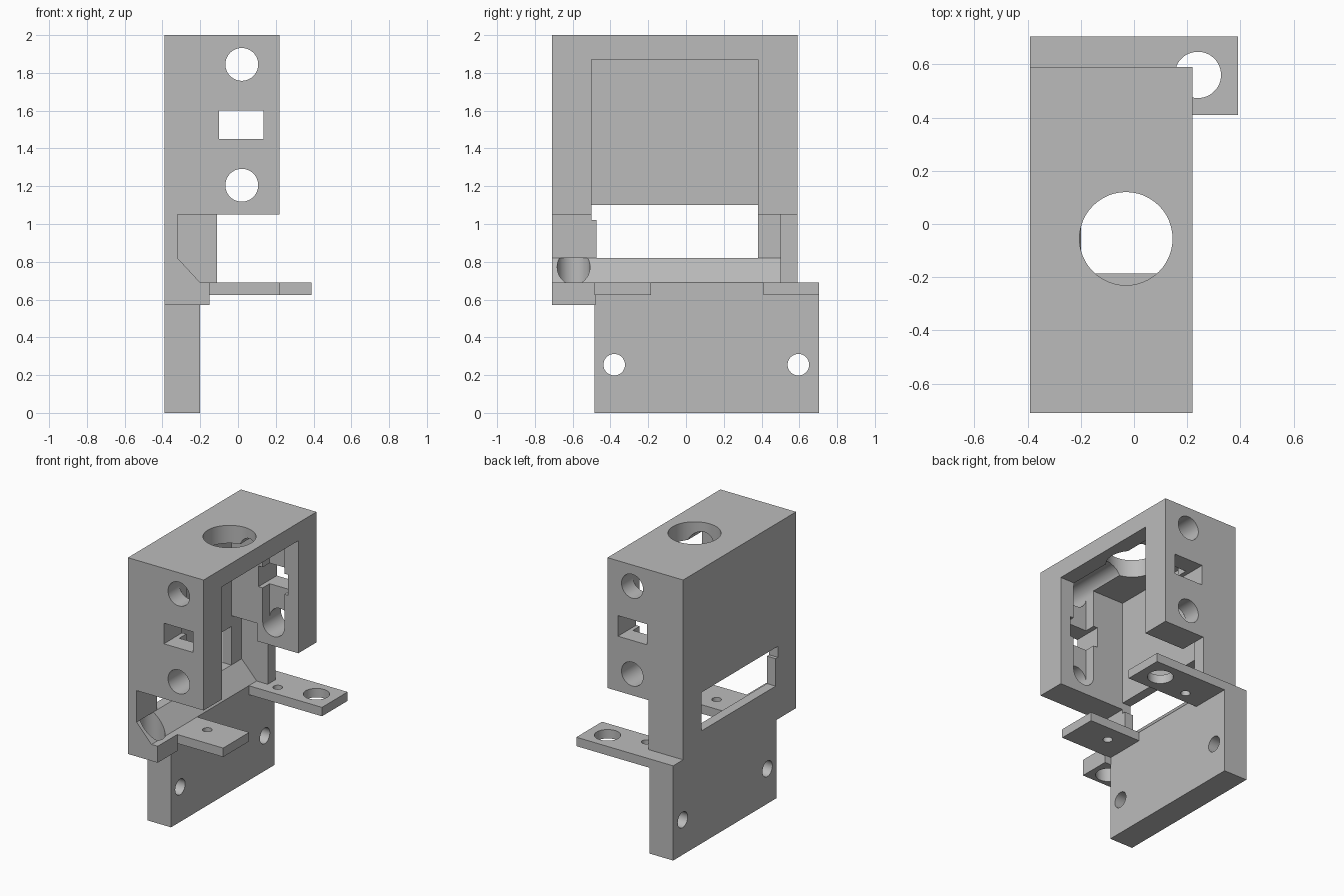
import bpy
import bmesh
from mathutils import Matrix, Vector

cube = bpy.data.objects.get("Cube")
if cube:
    bpy.data.objects.remove(cube, do_unlink=True)

grey = bpy.data.materials.new("plain_grey")
grey.use_nodes = True
grey.diffuse_color = (0.5, 0.5, 0.5, 1)
grey.node_tree.nodes["Principled BSDF"].inputs["Base Color"].default_value = (0.5, 0.5, 0.5, 1)


def make_object(name, bm):
    bmesh.ops.recalc_face_normals(bm, faces=bm.faces)
    mesh = bpy.data.meshes.new(name)
    bm.to_mesh(mesh)
    bm.free()
    mesh.materials.append(grey)
    obj = bpy.data.objects.new(name, mesh)
    bpy.context.collection.objects.link(obj)
    return obj


def box(name, x, y, z):
    """Box from its (low, high) range on each axis."""
    bm = bmesh.new()
    bmesh.ops.create_cube(bm, size=1)
    for v in bm.verts:
        v.co = Vector([(r[0] + r[1]) / 2 + c * (r[1] - r[0]) for r, c in zip((x, y, z), v.co)])
    return make_object(name, bm)


def rod(name, axis, centre, radius, length):
    """Cylinder along the given axis."""
    bm = bmesh.new()
    turn = Vector((0, 0, 1)).rotation_difference(Vector(axis)).to_matrix().to_4x4()
    bmesh.ops.create_cone(bm, cap_ends=True, segments=48, radius1=radius, radius2=radius,
                          depth=length, matrix=Matrix.Translation(centre) @ turn)
    return make_object(name, bm)


def prism(name, profile, y0, y1):
    """Profile of (x, z) points swept along y."""
    bm = bmesh.new()
    face = bm.faces.new([bm.verts.new((x, y0, z)) for x, z in profile])
    sweep = bmesh.ops.extrude_face_region(bm, geom=[face])["geom"]
    verts = [g for g in sweep if isinstance(g, bmesh.types.BMVert)]
    bmesh.ops.translate(bm, vec=(0, y1 - y0, 0), verts=verts)
    return make_object(name, bm)


def combine(target, tool, operation):
    mod = target.modifiers.new(operation, "BOOLEAN")
    mod.operation = operation
    mod.solver = "EXACT"
    mod.object = tool
    bpy.context.view_layer.objects.active = target
    bpy.ops.object.modifier_apply(modifier=mod.name)
    bpy.data.objects.remove(tool, do_unlink=True)


def cut(tool):
    combine(bracket, tool, "DIFFERENCE")


def add(tool):
    combine(bracket, tool, "UNION")


X, Y, Z = (1, 0, 0), (0, 1, 0), (0, 0, 1)
LEFT, WALL, RIGHT = -0.39, -0.32, 0.22
FRONT, BACK = -0.71, 0.59

# Upper housing, open on one side and below
bracket = box("sensor_bracket", (LEFT, RIGHT), (FRONT, BACK), (1.05, 2))
cut(box("cavity", (WALL, 0.4), (-0.5, 0.38), (0.9, 1.87)))

# Lower wall with sloped foot, rear post and front foot
add(prism("lower_wall", [(LEFT, 0.57), (-0.2, 0.57), (-0.2, 0.69), (WALL, 0.82),
                         (WALL, 1.05), (LEFT, 1.05)], FRONT, BACK))
add(box("rear_post", (LEFT, -0.11), (0.5, BACK), (0.69, 1.05)))
add(box("front_foot", (LEFT, -0.15), (FRONT, -0.48), (0.57, 0.69)))

# Mounting plate and its two tabs
add(box("mounting_plate", (LEFT, -0.2), (-0.485, 0.705), (0, 0.69)))
add(box("front_tab", (-0.25, RIGHT), (-0.485, -0.185), (0.625, 0.69)))
add(box("rear_tab", (-0.25, 0.39), (0.41, 0.705), (0.625, 0.69)))

# Window in the side wall and pocket in the rear wall
cut(box("window", (-0.5, WALL + 0.01), (-0.475, 0.38), (0.82, 1.1)))
cut(box("window_corner", (-0.5, WALL + 0.01), (-0.5, -0.47), (1.02, 1.1)))
cut(box("rear_pocket", (WALL, -0.11), (0.3, 0.5), (0.9, 1.18)))

# Round and square openings through both end walls
for z in (1.205, 1.845):
    cut(rod("end_hole", Y, (0.02, 0, z), 0.087, 2))
cut(box("end_slot", (-0.1, 0.135), (-1, 1), (1.45, 1.6)))

# Upright grooves inside the end walls
cut(box("groove", (-0.067, 0.107), (-0.58, 0.46), (1.205, 1.845)))

# Vertical holes in the roof, foot and tabs
cut(rod("roof_hole", Z, (-0.03, -0.055, 1.95), 0.175, 0.3))
cut(rod("foot_hole", Z, (-0.277, -0.595, 0.67), 0.087, 0.3))
cut(rod("rear_tab_hole", Z, (0.24, 0.56, 0.66), 0.087, 0.2))
for y in (-0.31, 0.5):
    cut(rod("pilot_hole", Z, (-0.03, y, 0.66), 0.032, 0.2))

# Screw holes in the mounting plate
for y in (-0.38, 0.595):
    cut(rod("screw_hole", X, (-0.3, y, 0.255), 0.057, 0.5))

# Smooth the round bores and keep the flat faces crisp
bpy.ops.object.select_all(action="DESELECT")
bracket.select_set(True)
bpy.context.view_layer.objects.active = bracket
bpy.ops.object.shade_smooth_by_angle(angle=0.5)
